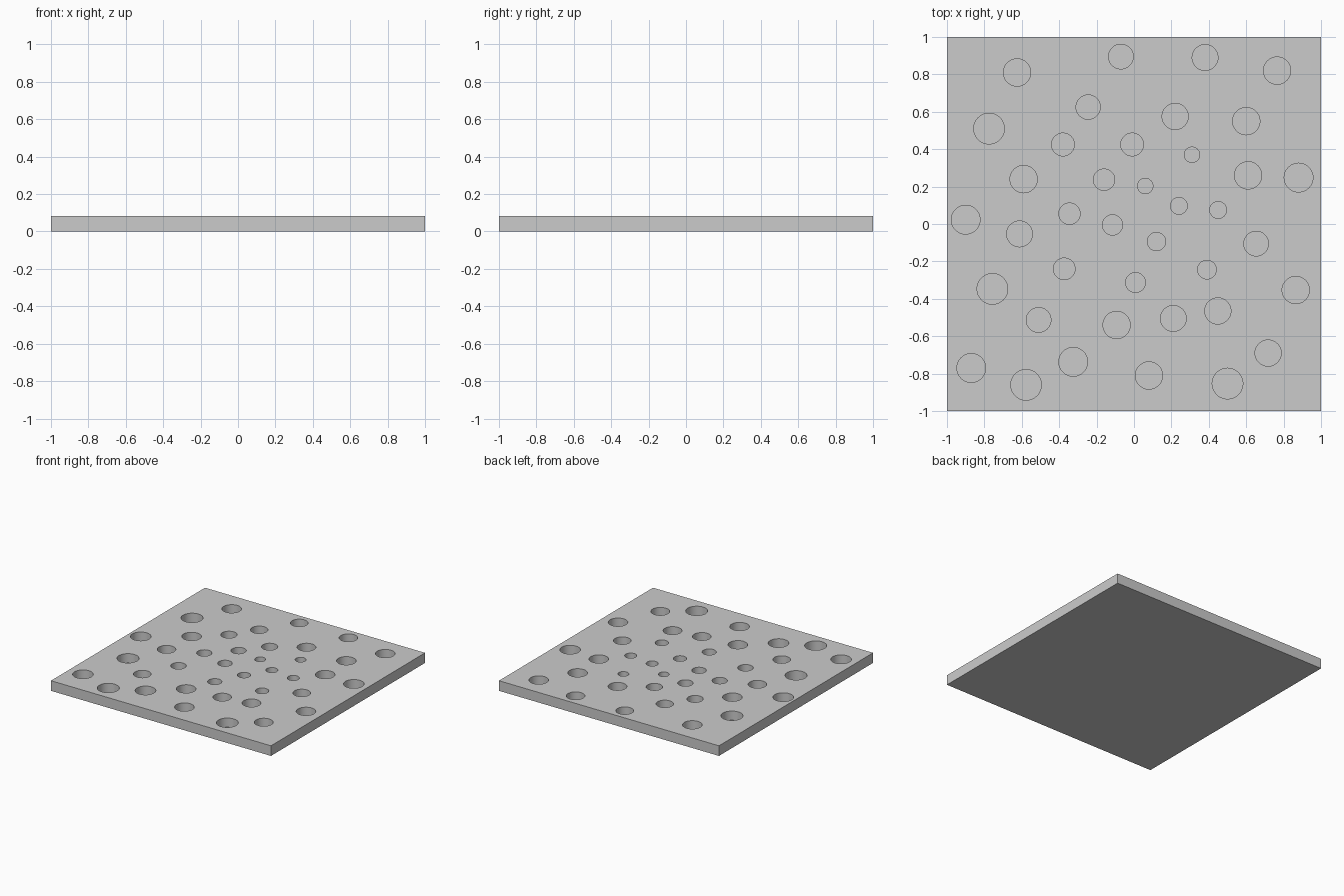
import bpy, bmesh
from mathutils import Matrix

if "Cube" in bpy.data.objects:
    bpy.data.objects.remove(bpy.data.objects["Cube"])

THICK = 0.083
DEPTH = 0.075

# Hole centres and radii (x, y, r), back row to front row
HOLES = [
    (-.625, .81, .073), (-.07, .895, .066), (.38, .89, .069), (.765, .82, .073),
    (-.245, .625, .065), (.22, .575, .07), (.6, .55, .073), (-.775, .51, .082),
    (-.38, .425, .061), (-.01, .425, .061), (.31, .37, .041),
    (-.59, .24, .073), (-.16, .237, .057), (.06, .203, .041), (.61, .26, .073), (.88, .248, .077),
    (-.345, .055, .057), (-.115, -.005, .054), (.24, .097, .045), (.45, .075, .045), (-.9, .023, .077),
    (-.612, -.053, .069), (.12, -.094, .049), (.653, -.105, .066),
    (-.373, -.24, .058), (.008, -.313, .053), (.39, -.244, .05), (-.757, -.347, .082), (.865, -.353, .073),
    (-.51, -.513, .066), (-.093, -.54, .073), (.21, -.505, .069), (.448, -.465, .07),
    (-.87, -.77, .077), (-.577, -.86, .082), (-.325, -.737, .077), (.08, -.81, .073),
    (.5, -.853, .082), (.717, -.69, .07),
]


def make_object(name, bm):
    mesh = bpy.data.meshes.new(name)
    bm.to_mesh(mesh)
    bm.free()
    obj = bpy.data.objects.new(name, mesh)
    bpy.context.collection.objects.link(obj)
    return obj


# Square plate
bm = bmesh.new()
bmesh.ops.create_cube(bm, size=1, matrix=Matrix.Translation((0, 0, THICK / 2)) @ Matrix.Diagonal((2, 2, THICK, 1)))
plate = make_object("perforated_plate", bm)

# All blind holes as one cutter
bm = bmesh.new()
height = DEPTH + 0.1
for x, y, r in HOLES:
    bmesh.ops.create_cone(bm, cap_ends=True, segments=48, radius1=r, radius2=r, depth=height,
                          matrix=Matrix.Translation((x, y, THICK - DEPTH + height / 2)))
cutter = make_object("hole_cutter", bm)
cutter.hide_render = True

# Cut the holes, then drop the cutter
mod = plate.modifiers.new("holes", 'BOOLEAN')
mod.operation = 'DIFFERENCE'
mod.solver = 'EXACT'
mod.object = cutter
bpy.context.view_layer.objects.active = plate
plate.select_set(True)
bpy.ops.object.modifier_apply(modifier=mod.name)
bpy.data.objects.remove(cutter)

# Round hole walls, crisp rims
bpy.ops.object.shade_smooth_by_angle()
